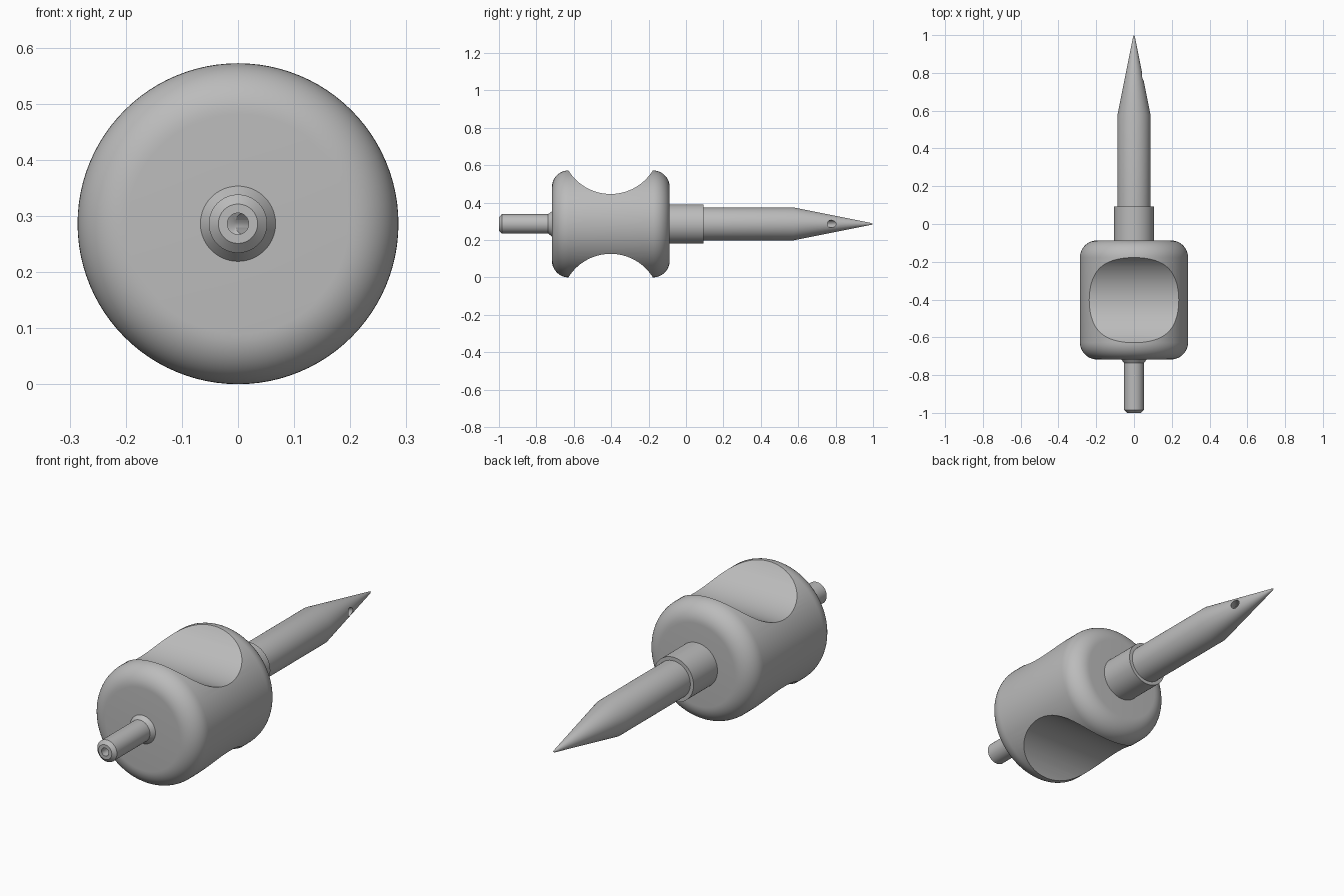
import bpy, bmesh, math
from mathutils import Matrix, Vector

cube = bpy.data.objects.get("Cube")
if cube:
    bpy.data.objects.remove(cube, do_unlink=True)

AXIS_Z = 0.286
BORE = 0.019

metal = bpy.data.materials.new("satin grey metal")
metal.use_nodes = True
grey = (0.5, 0.5, 0.5, 1)
metal.diffuse_color = grey
metal.node_tree.nodes["Principled BSDF"].inputs["Base Color"].default_value = grey


def finish(name, bm):
    bmesh.ops.recalc_face_normals(bm, faces=bm.faces)
    mesh = bpy.data.meshes.new(name)
    bm.to_mesh(mesh)
    bm.free()
    mesh.materials.append(metal)
    obj = bpy.data.objects.new(name, mesh)
    bpy.context.collection.objects.link(obj)
    return obj


def lathe(name, profile, steps=96):
    """Revolve a closed (y, radius) loop around the long axis."""
    bm = bmesh.new()
    verts = [bm.verts.new((r, y, AXIS_Z)) for y, r in profile]
    edges = [bm.edges.new((a, b)) for a, b in zip(verts, verts[1:] + verts[:1])]
    bmesh.ops.spin(bm, geom=verts + edges, cent=(0, 0, AXIS_Z), axis=(0, 1, 0),
                   angle=2 * math.pi, steps=steps)
    bmesh.ops.remove_doubles(bm, verts=bm.verts, dist=1e-5)
    return finish(name, bm)


def rod(name, centre, direction, radius, length):
    """Solid cylinder used as a cutter."""
    bm = bmesh.new()
    turn = Vector((0, 0, 1)).rotation_difference(Vector(direction)).to_matrix().to_4x4()
    bmesh.ops.create_cone(bm, cap_ends=True, segments=128, radius1=radius,
                          radius2=radius, depth=length,
                          matrix=Matrix.Translation(centre) @ turn)
    obj = finish(name, bm)
    obj.hide_render = True
    return obj


def activate(obj):
    bpy.ops.object.select_all(action="DESELECT")
    obj.select_set(True)
    bpy.context.view_layer.objects.active = obj


def cut(obj, cutter):
    mod = obj.modifiers.new("cut", "BOOLEAN")
    mod.operation, mod.solver, mod.object = "DIFFERENCE", "EXACT", cutter
    activate(obj)
    bpy.ops.object.modifier_apply(modifier=mod.name)
    bpy.data.objects.remove(cutter, do_unlink=True)


# Rounded grip drum with a finger hollow above and below
front, back, radius, fillet = -0.717, -0.087, 0.286, 0.09
outline = [(front, BORE)]
for i in range(13):
    a = math.pi / 2 * i / 12
    outline.append((front + fillet * (1 - math.cos(a)), radius - fillet * (1 - math.sin(a))))
for i in range(13):
    a = math.pi / 2 * (1 - i / 12)
    outline.append((back - fillet * (1 - math.cos(a)), radius - fillet * (1 - math.sin(a))))
outline.append((back, BORE))
grip = lathe("grip", outline)
for side in (-1, 1):
    cut(grip, rod("hollow_cutter", (0, -0.403, AXIS_Z + side * 0.425), (1, 0, 0), 0.265, 1))

# Inlet tube with chamfered lip and flared root
inlet = lathe("inlet_tube", [(-1, BORE), (-1, 0.035), (-0.985, 0.052), (-0.737, 0.052),
                             (-0.717, 0.067), (-0.717, BORE)])

# Collar behind the grip
collar = lathe("collar", [(back, BORE), (back, 0.105), (0.093, 0.105), (0.093, BORE)])

# Pointed needle with an angled outlet on one side
needle = lathe("needle", [(0.093, BORE), (0.093, 0.088), (0.575, 0.088), (0.99, 0.005),
                          (1, 0), (0.76, 0), (0.75, BORE)])
cut(needle, rod("outlet_cutter", (0.075, 0.808, AXIS_Z), (1, 1, 0), 0.02, 0.21))

for part in (grip, inlet, collar, needle):
    activate(part)
    bpy.ops.object.shade_smooth_by_angle(angle=math.radians(28))
